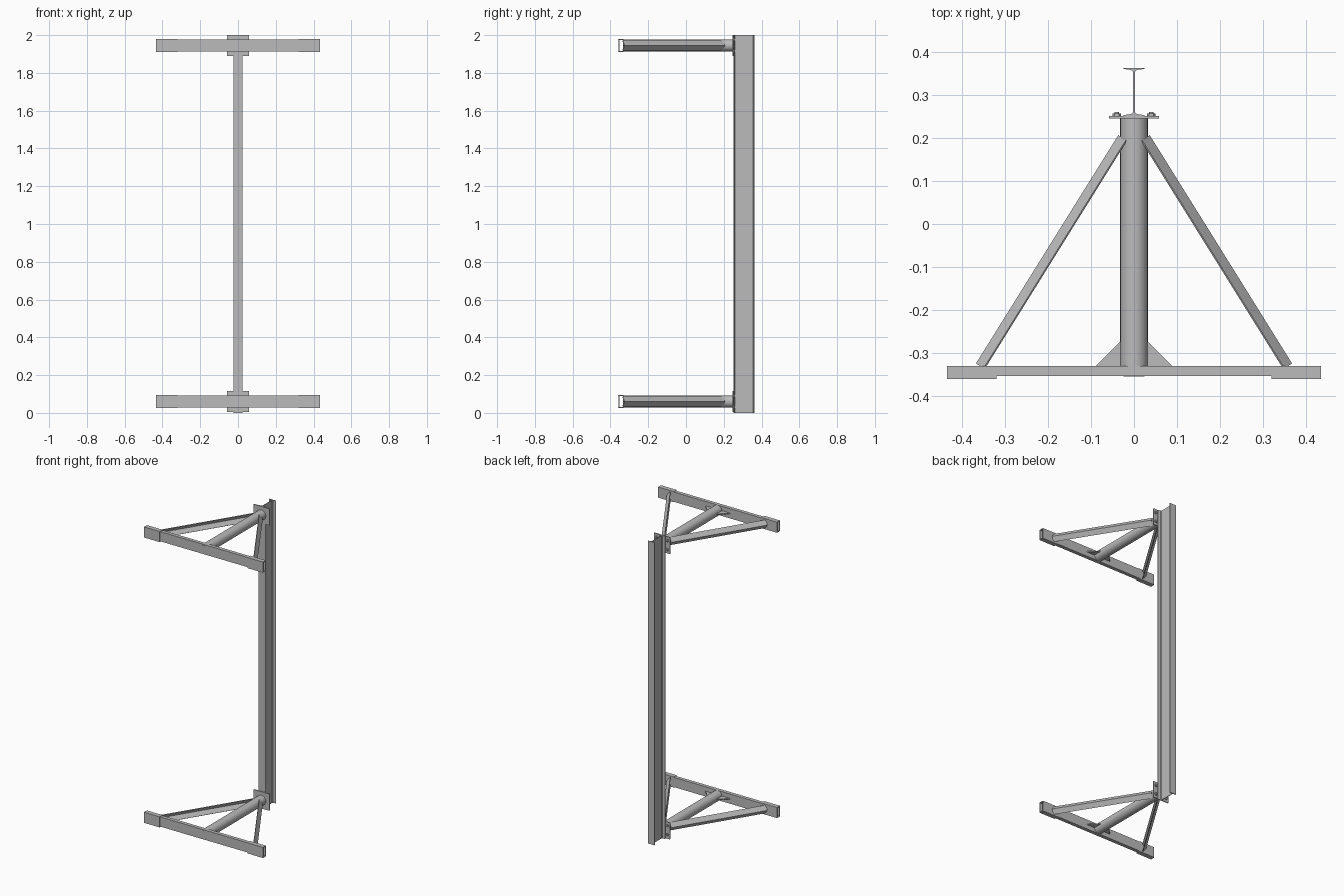
import bpy, bmesh, math
from mathutils import Vector

if "Cube" in bpy.data.objects:
    bpy.data.objects.remove(bpy.data.objects["Cube"])

steel = bpy.data.materials.new("grey steel")
steel.use_nodes = True
GREY = (0.5, 0.5, 0.5, 1)
steel.diffuse_color = GREY
steel.node_tree.nodes["Principled BSDF"].inputs["Base Color"].default_value = GREY


def sweep(name, profile, start, end, up=(0, 0, 1), closed=True, wall=0, smooth=False):
    """Extrude a 2D profile (side, up) from start to end; wall > 0 makes it hollow sheet."""
    a, b, up = Vector(start), Vector(end), Vector(up)
    side = (b - a).normalized().cross(up)
    bm = bmesh.new()
    rings = [[bm.verts.new(p + side * u + up * v) for u, v in profile] for p in (a, b)]
    n = len(profile)
    for i in range(n if closed else n - 1):
        j = (i + 1) % n
        bm.faces.new((rings[0][i], rings[0][j], rings[1][j], rings[1][i]))
    if not wall:
        bm.faces.new(rings[0])
        bm.faces.new(rings[1])
    bmesh.ops.recalc_face_normals(bm, faces=bm.faces)
    mesh = bpy.data.meshes.new(name)
    bm.to_mesh(mesh)
    bm.free()
    mesh.materials.append(steel)
    ob = bpy.data.objects.new(name, mesh)
    bpy.context.collection.objects.link(ob)
    if wall:
        mod = ob.modifiers.new("wall", "SOLIDIFY")
        mod.thickness, mod.offset, mod.use_even_offset = wall, 0, True
    if smooth:
        bpy.ops.object.select_all(action="DESELECT")
        ob.select_set(True)
        bpy.context.view_layer.objects.active = ob
        bpy.ops.object.shade_smooth_by_angle()
    return ob


def rect(w, h):
    return [(-w, -h), (w, -h), (w, h), (-w, h)]


def circle(r, n):
    return [(r * math.cos(math.tau * i / n), r * math.sin(math.tau * i / n)) for i in range(n)]


# Upright I-beam with tapered flanges
half = [(0.025, 0.056), (0.025, 0.054), (0.006, 0.051), (0.002, 0.047)]
quarter = half + [(x, -y) for x, y in reversed(half)]
beam = quarter + [(-x, -y) for x, y in quarter]
sweep("upright_beam", beam, (0, 0.307, 0), (0, 0.307, 2), up=(0, 1, 0))


def bracket(tag, z):
    # Front rail tube with a wider sleeve on each end
    sweep(tag + "_rail", rect(0.0105, 0.0305), (-0.33, -0.342, z), (0.33, -0.342, z), wall=0.003)
    sweep(tag + "_rail_plate", rect(0.025, 0.025), (0, -0.355, z), (0, -0.353, z))
    # Central pipe and its mounting plate
    sweep(tag + "_pipe", circle(0.032, 32), (0, -0.331, z), (0, 0.246, z), smooth=True)
    sweep(tag + "_mount_plate", rect(0.058, 0.055), (0, 0.245, z), (0, 0.251, z))
    for s, hand in ((1, "left"), (-1, "right")):
        name = f"{tag}_{hand}_"
        sweep(name + "sleeve", rect(0.0137, 0.0335), (s * 0.32, -0.345, z),
              (s * 0.435, -0.345, z), wall=0.003)
        # Angle-iron brace, corner pointing outwards
        angle = [(-s * 0.010, 0.026), (s * 0.010, 0), (-s * 0.010, -0.026)]
        sweep(name + "brace", angle, (s * 0.357, -0.331, z), (s * 0.026, 0.2, z),
              closed=False, wall=0.004)
        # Flat triangular gusset
        tri = [(s * 0.03, -0.331), (s * 0.09, -0.331), (s * 0.03, -0.271)]
        sweep(name + "gusset", [(-x, y) for x, y in tri],
              (0, 0, z + 0.003), (0, 0, z - 0.003), up=(0, 1, 0))
        # Nuts and bolts through the plate
        for dz, level in ((0.03, "upper"), (-0.03, "lower")):
            x = s * 0.04
            sweep(name + level + "_nut", circle(0.010, 6), (x, 0.25, z + dz), (x, 0.257, z + dz))
            sweep(name + level + "_bolt", circle(0.005, 12), (x, 0.25, z + dz), (x, 0.26, z + dz))


bracket("lower", 0.06)
bracket("upper", 1.945)
